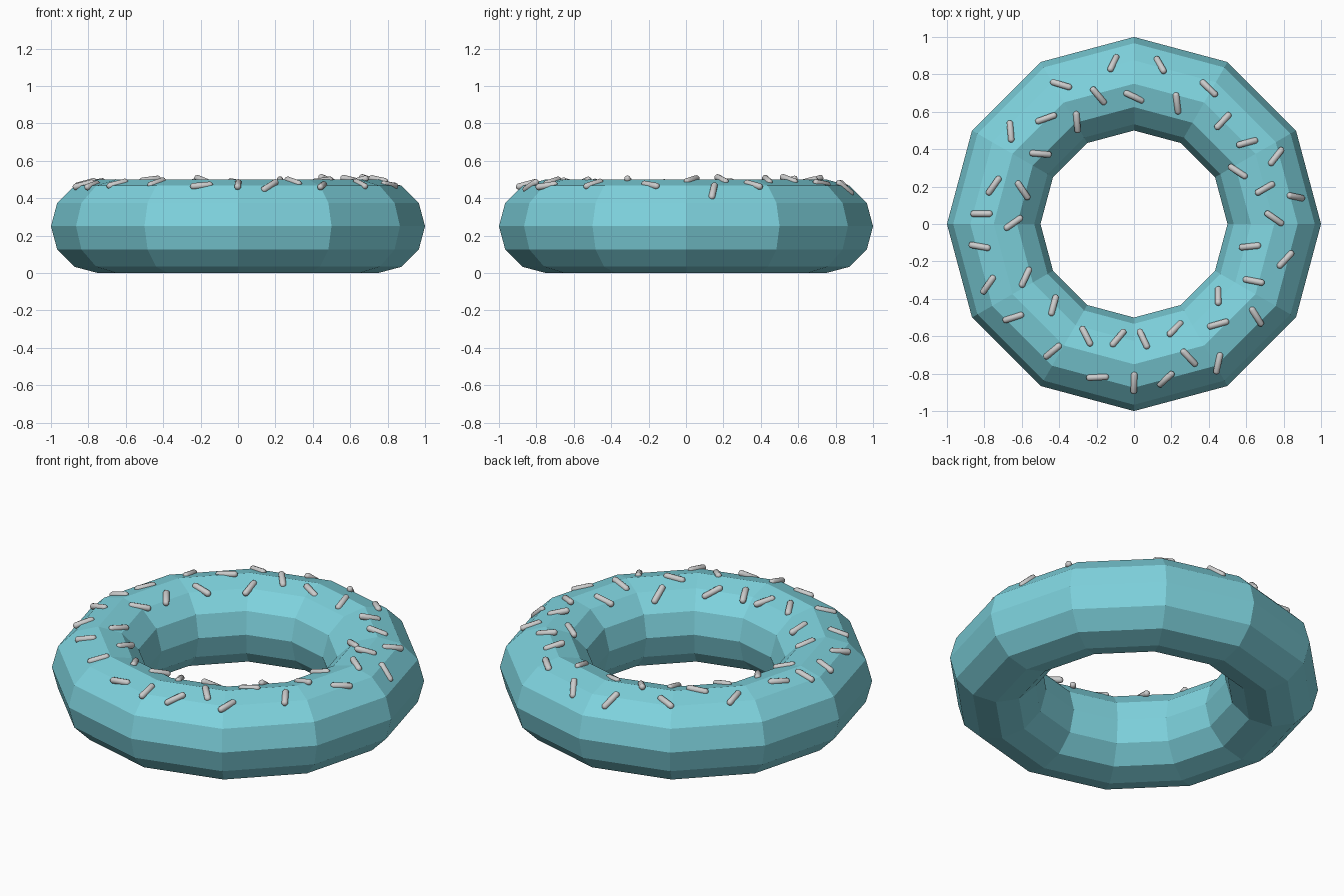
import bpy, bmesh, math
from mathutils import Vector
from mathutils.bvhtree import BVHTree

if "Cube" in bpy.data.objects:
    bpy.data.objects.remove(bpy.data.objects["Cube"])

MAJOR, MINOR, SIDES = 0.75, 0.25, 12

# Ring body: low-poly torus, flat faces
bpy.ops.mesh.primitive_torus_add(major_radius=MAJOR, minor_radius=MINOR,
                                 major_segments=SIDES, minor_segments=SIDES,
                                 location=(0, 0, MINOR))
ring = bpy.context.object
ring.name = "doughnut_ring"
bpy.ops.object.transform_apply(location=True)
bpy.ops.object.shade_flat()
icing = bpy.data.materials.new("turquoise")
icing.diffuse_color = (0.21, 0.65, 0.73, 1)
icing.use_nodes = True
icing.node_tree.nodes["Principled BSDF"].inputs["Base Color"].default_value = icing.diffuse_color
ring.data.materials.append(icing)

# Sprinkle mesh: a sphere pulled apart into a capsule along z
RADIUS, LENGTH = 0.018, 0.122
bm = bmesh.new()
bmesh.ops.create_uvsphere(bm, u_segments=10, v_segments=7, radius=RADIUS)
for v in bm.verts:
    v.co.z += math.copysign(LENGTH / 2 - RADIUS, v.co.z)
for f in bm.faces:
    f.smooth = True
sprinkle = bpy.data.meshes.new("sprinkle")
bm.to_mesh(sprinkle)
bm.free()

# Scatter seen from the top: x, y, heading in degrees
SPOTS = [
    (-.11, .86, 64), (.14, .85, -60), (-.39, .745, -17), (-.19, .685, -50),
    (0, .68, -25), (.23, .645, -83), (.40, .725, -44), (-.47, .565, 20),
    (-.305, .545, -85), (-.66, .495, -85), (-.50, .375, -5), (.475, .55, 47),
    (.605, .435, 15), (.76, .36, 52), (.555, .28, -33), (.70, .19, 30),
    (.865, .145, -12), (.75, .03, -35), (-.75, .205, 55), (-.595, .18, -56),
    (-.815, .055, 0), (-.645, .005, 35), (-.825, -.12, -10), (-.78, -.325, 55),
    (-.58, -.285, 65), (-.645, -.50, 18), (-.43, -.435, 75), (-.255, -.60, -63),
    (-.435, -.68, 40), (-.085, -.61, 50), (.05, -.615, -65), (-.195, -.82, 3),
    (0, -.85, 88), (.17, -.83, 42), (.22, -.56, 45), (.295, -.715, -47),
    (.45, -.535, 16), (.45, -.385, 90), (.64, -.305, -11), (.62, -.12, 6),
    (.81, -.19, 47), (.655, -.495, -58), (.45, -.745, 78),
]

# Drop each sprinkle on the ring and lay it along the face it hits
bm = bmesh.new()
bm.from_mesh(ring.data)
tree = BVHTree.FromBMesh(bm)
bm.free()
for i, (x, y, heading) in enumerate(SPOTS):
    hit, normal, _, _ = tree.ray_cast(Vector((x, y, 2)), Vector((0, 0, -1)))
    if hit is None:
        continue
    a = math.radians(heading)
    d = Vector((math.cos(a), math.sin(a), 0))
    d.z = -d.dot(normal) / normal.z
    ob = bpy.data.objects.new(f"sprinkle_{i + 1}", sprinkle)
    ob.location = hit
    ob.rotation_euler = d.to_track_quat('Z', 'Y').to_euler()
    bpy.context.collection.objects.link(ob)
